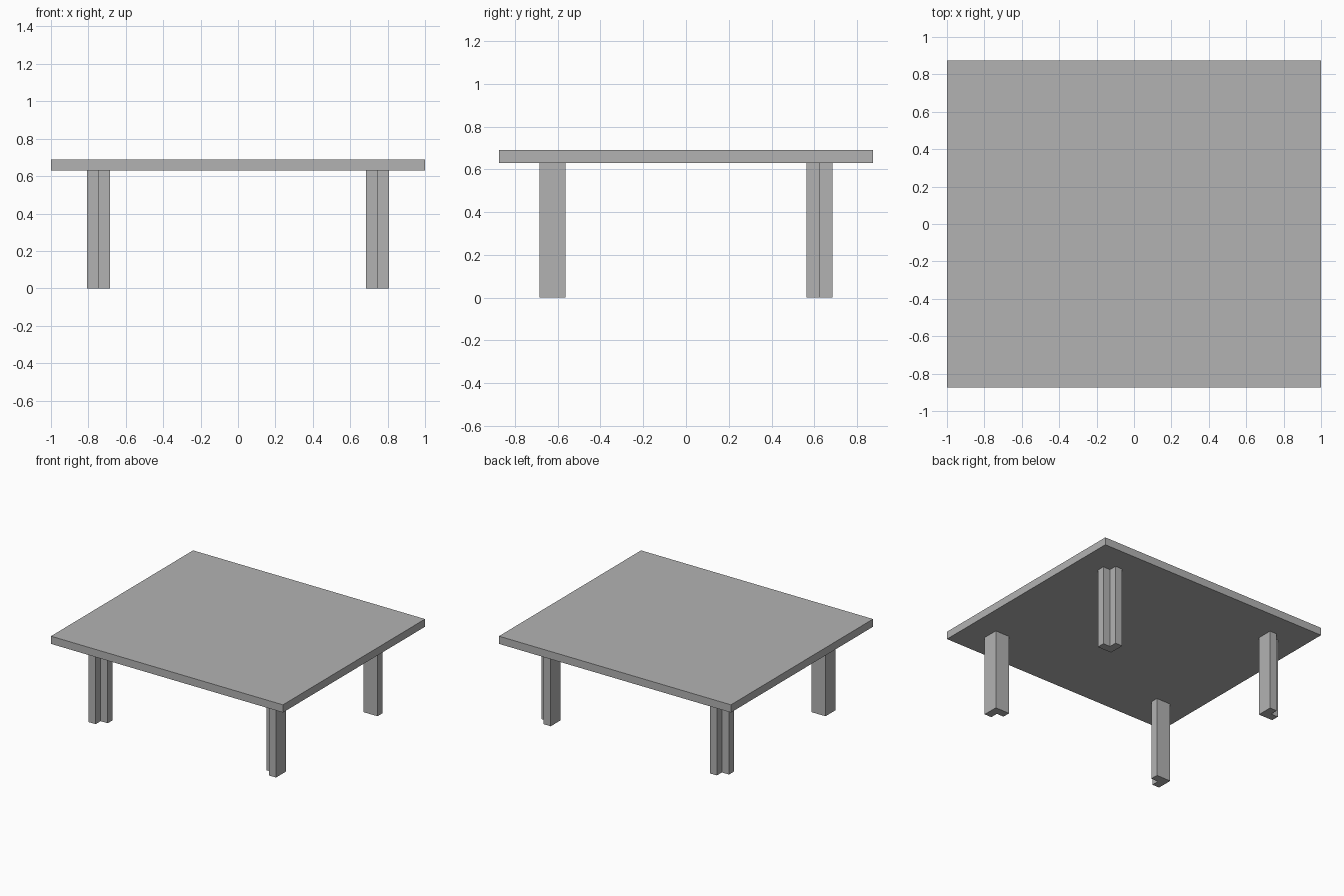
import bpy
import bmesh

cube = bpy.data.objects.get("Cube")
if cube:
    bpy.data.objects.remove(cube, do_unlink=True)

grey = bpy.data.materials.new("plain_grey")
grey.use_nodes = True
grey.diffuse_color = (0.45, 0.45, 0.45, 1)
grey.node_tree.nodes["Principled BSDF"].inputs["Base Color"].default_value = grey.diffuse_color

TOP, UNDERSIDE = 0.69, 0.63
LEG_X, LEG_Y, HALF = 0.747, 0.625, 0.0615


def prism(name, outline, z0, z1):
    """Extrude a flat outline from z0 up to z1."""
    bm = bmesh.new()
    face = bm.faces.new([bm.verts.new((x, y, z0)) for x, y in outline])
    raised = bmesh.ops.extrude_face_region(bm, geom=[face])["geom"]
    verts = [v for v in raised if isinstance(v, bmesh.types.BMVert)]
    bmesh.ops.translate(bm, verts=verts, vec=(0, 0, z1 - z0))
    bmesh.ops.recalc_face_normals(bm, faces=bm.faces)
    mesh = bpy.data.meshes.new(name)
    bm.to_mesh(mesh)
    bm.free()
    mesh.materials.append(grey)
    obj = bpy.data.objects.new(name, mesh)
    bpy.context.collection.objects.link(obj)
    return obj


def leg(name, cx, cy, nx, ny):
    """L-section leg whose open corner points towards (nx, ny)."""
    ell = [(-1, -1), (1, -1), (1, 0), (0, 0), (0, 1), (-1, 1)]
    outline = [(cx + HALF * nx * x, cy + HALF * ny * y) for x, y in ell]
    prism(name, outline, 0, UNDERSIDE)


# Table top
prism("table_top", [(-1, -0.875), (1, -0.875), (1, 0.875), (-1, 0.875)], UNDERSIDE, TOP)

# Legs, each with its own open corner
leg("front_right_leg", -LEG_X, -LEG_Y, 1, -1)
leg("front_left_leg", LEG_X, -LEG_Y, -1, -1)
leg("back_right_leg", -LEG_X, LEG_Y, -1, 1)
leg("back_left_leg", LEG_X, LEG_Y, 1, 1)
